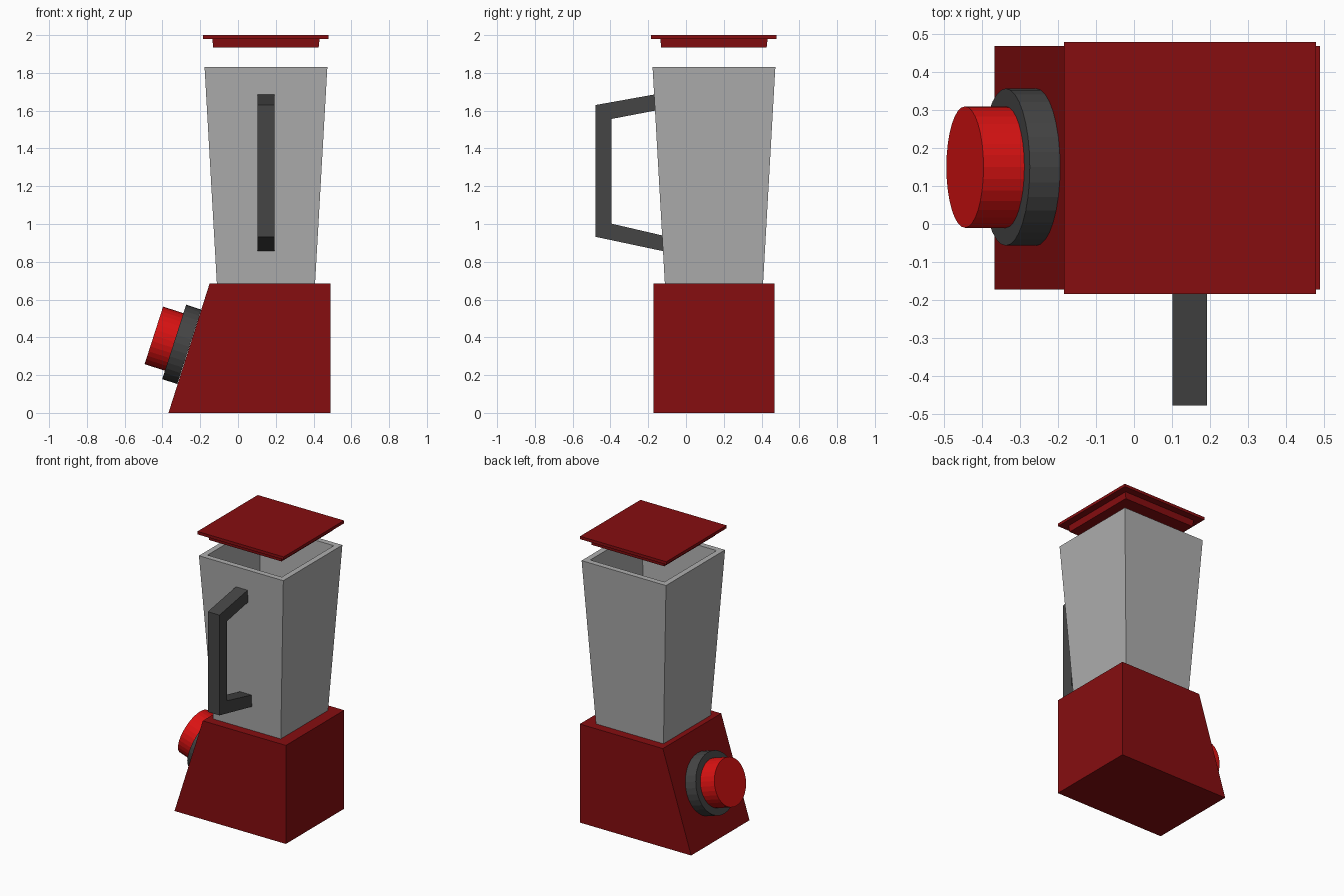
import bpy, bmesh, math
from mathutils import Vector

if "Cube" in bpy.data.objects:
    bpy.data.objects.remove(bpy.data.objects["Cube"])

CX = CY = 0.148  # shared centre of jar, lid and knob


def material(name, rgb):
    m = bpy.data.materials.new(name)
    m.diffuse_color = (*rgb, 1)
    m.use_nodes = True
    m.node_tree.nodes["Principled BSDF"].inputs["Base Color"].default_value = m.diffuse_color
    return m


dark_red = material("dark_red", (0.24, 0.004, 0.005))
bright_red = material("bright_red", (0.7, 0.006, 0.006))
charcoal = material("charcoal", (0.06, 0.06, 0.06))
jar_grey = material("jar_grey", (0.42, 0.42, 0.42))


def finish(name, bm, mat):
    bmesh.ops.recalc_face_normals(bm, faces=bm.faces)
    mesh = bpy.data.meshes.new(name)
    bm.to_mesh(mesh)
    bm.free()
    mesh.materials.append(mat)
    ob = bpy.data.objects.new(name, mesh)
    bpy.context.collection.objects.link(ob)
    return ob


def extrude(name, points, offset, mat):
    """Extrude a flat outline along the offset vector."""
    bm = bmesh.new()
    face = bm.faces.new([bm.verts.new(p) for p in points])
    new = bmesh.ops.extrude_face_region(bm, geom=[face])["geom"]
    verts = [v for v in new if isinstance(v, bmesh.types.BMVert)]
    bmesh.ops.translate(bm, verts=verts, vec=offset)
    return finish(name, bm, mat)


def square_loft(name, rings, mat):
    """Join square rings given as (half width, height), capping both ends."""
    bm = bmesh.new()
    corners = [(-1, -1), (1, -1), (1, 1), (-1, 1)]
    loops = [[bm.verts.new((CX + sx * h, CY + sy * h, z)) for sx, sy in corners]
             for h, z in rings]
    for a, b in zip(loops, loops[1:]):
        for i in range(4):
            j = (i + 1) % 4
            bm.faces.new((a[i], a[j], b[j], b[i]))
    bm.faces.new(loops[0])
    bm.faces.new(loops[-1])
    return finish(name, bm, mat)


def disc(name, radius, depth, mat):
    """Cylinder standing on the slanted face of the base."""
    normal = Vector((-0.952, 0, 0.306))
    bpy.ops.mesh.primitive_cylinder_add(
        vertices=32, radius=radius, depth=depth,
        location=Vector((-0.258, CY + 0.002, 0.35)) + normal * depth / 2,
        rotation=normal.to_track_quat('Z', 'Y').to_euler())
    ob = bpy.context.object
    ob.name = name
    ob.data.materials.append(mat)


# Motor base with one slanted side
base = [(-0.368, 0), (0.49, 0), (0.49, 0.686), (-0.15, 0.686)]
extrude("motor_base", [(x, -0.173, z) for x, z in base], (0, 0.642, 0), dark_red)

# Open tapered jar: outside up, over the rim, inside down to the floor
square_loft("jar", [(0.26, 0.686), (0.325, 1.83), (0.286, 1.83), (0.223, 0.726)],
            jar_grey)

# Lid lifted above the jar: plug and plate in one profile
square_loft("lid", [(0.279, 1.934), (0.284, 1.98), (0.332, 1.98), (0.332, 2.0)],
            dark_red)

# Bent handle on the front of the jar
handle = [(-0.165, 1.686), (-0.478, 1.63), (-0.478, 0.932), (-0.115, 0.855),
          (-0.12, 0.938), (-0.395, 1.002), (-0.395, 1.556), (-0.155, 1.602)]
extrude("handle", [(0.102, y, z) for y, z in handle], (0.09, 0, 0), charcoal)

# Control knob and its collar
disc("knob_collar", 0.207, 0.084, charcoal)
disc("knob", 0.16, 0.197, bright_red)
